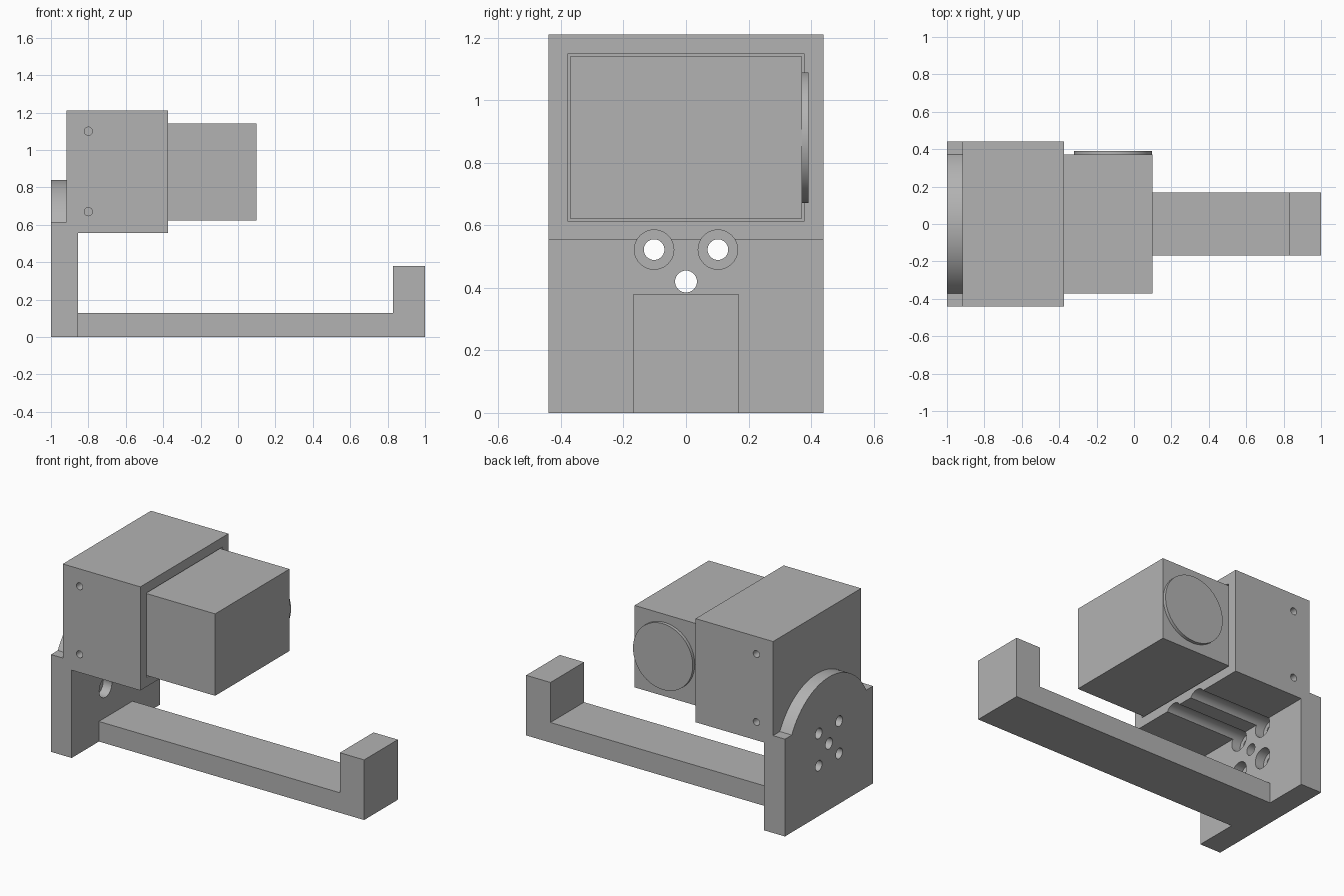
import bpy, bmesh, math
from mathutils import Matrix, Vector

if "Cube" in bpy.data.objects:
    bpy.data.objects.remove(bpy.data.objects["Cube"])

grey = bpy.data.materials.new("plain grey")
grey.use_nodes = True
colour = (0.45, 0.45, 0.45, 1)
grey.diffuse_color = colour
grey.node_tree.nodes["Principled BSDF"].inputs["Base Color"].default_value = colour


def finish(name, bm):
    bmesh.ops.recalc_face_normals(bm, faces=bm.faces)
    mesh = bpy.data.meshes.new(name)
    bm.to_mesh(mesh)
    bm.free()
    mesh.materials.append(grey)
    ob = bpy.data.objects.new(name, mesh)
    bpy.context.collection.objects.link(ob)
    return ob


def box(name, x, y, z):
    bm = bmesh.new()
    bmesh.ops.create_cube(bm, size=1)
    for v in bm.verts:
        v.co = Vector([(r[0] + r[1]) / 2 + c * (r[1] - r[0]) for r, c in zip((x, y, z), v.co)])
    return finish(name, bm)


def rod(name, start, end, radius, segments=40):
    start, end = Vector(start), Vector(end)
    axis = end - start
    bm = bmesh.new()
    turn = axis.to_track_quat('Z', 'Y').to_matrix().to_4x4()
    bmesh.ops.create_cone(bm, cap_ends=True, segments=segments, radius1=radius, radius2=radius,
                          depth=axis.length, matrix=Matrix.Translation((start + end) / 2) @ turn)
    return finish(name, bm)


def prism(name, points, axis, low, high):
    """Extrude a closed outline along x or y."""
    place = (lambda t, p: (t, p[0], p[1])) if axis == 'x' else (lambda t, p: (p[0], t, p[1]))
    bm = bmesh.new()
    face = bm.faces.new([bm.verts.new(place(low, p)) for p in points])
    moved = bmesh.ops.extrude_face_region(bm, geom=[face])["geom"]
    shift = Vector(place(high - low, (0, 0)))
    bmesh.ops.translate(bm, vec=shift, verts=[g for g in moved if isinstance(g, bmesh.types.BMVert)])
    return finish(name, bm)


def cut(ob, cutters):
    for c in cutters:
        mod = ob.modifiers.new("cut", 'BOOLEAN')
        mod.operation, mod.solver, mod.object = 'DIFFERENCE', 'EXACT', c
        bpy.context.view_layer.objects.active = ob
        bpy.ops.object.modifier_apply(modifier=mod.name)
        bpy.data.objects.remove(c)


def smooth(ob):
    bpy.ops.object.select_all(action='DESELECT')
    ob.select_set(True)
    bpy.context.view_layer.objects.active = ob
    bpy.ops.object.shade_smooth_by_angle(angle=math.radians(30))


# Mounting plate with a rounded crest concentric with the bolt pattern
HUB, R, HALF, SHOULDER = 0.42, 0.42, 0.44, 0.615
a0 = math.asin((SHOULDER - HUB) / R)
arc = [a0 + (math.pi - 2 * a0) * i / 40 for i in range(41)]
outline = [(-HALF, 0), (HALF, 0), (HALF, SHOULDER)]
outline += [(R * math.cos(a), HUB + R * math.sin(a)) for a in arc]
outline += [(-HALF, SHOULDER)]
plate = prism("mounting_plate", outline, 'x', -1, -0.855)

# Seat for the housing, centre hole and four counterbored bolt holes
cutters = [box("seat_cutter", (-0.917, -0.5), (-1, 1), (0.555, 1)),
           rod("hub_cutter", (-1.1, 0, HUB), (-0.7, 0, HUB), 0.035)]
for y in (-0.102, 0.102):
    for z in (HUB - 0.102, HUB + 0.102):
        cutters.append(rod("bolt_cutter", (-1.1, y, z), (-0.7, y, z), 0.033))
        cutters.append(rod("bore_cutter", (-0.915, y, z), (-0.7, y, z), 0.063))
cut(plate, cutters)
smooth(plate)

# Housing with motor pocket, screwdriver grooves underneath and side screw holes
housing = box("housing", (-0.917, -0.375), (-HALF, HALF), (0.555, 1.21))
cutters = [box("pocket_cutter", (-0.85, -0.2), (-0.379, 0.379), (0.614, 1.148))]
for y in (-0.102, 0.102):
    cutters.append(rod("groove_cutter", (-1.05, y, HUB + 0.102), (-0.2, y, HUB + 0.102), 0.063))
for side in (-1, 1):
    for z in (0.67, 1.1):
        cutters.append(rod("screw_cutter", (-0.8, side * 0.376, z), (-0.8, side * 0.6, z), 0.022, 24))
cut(housing, cutters)
smooth(housing)

# Motor body, inserted in the pocket, with a round cap on its back side
box("motor_body", (-0.848, 0.1), (-0.371, 0.371), (0.622, 1.14))
smooth(rod("motor_cap", (-0.112, 0.36, 0.88), (-0.112, 0.391, 0.88), 0.209, 64))

# Support arm with upturned end
prism("support_arm", [(-0.855, 0), (1, 0), (1, 0.38), (0.83, 0.38), (0.83, 0.127), (-0.855, 0.127)],
      'y', -0.168, 0.168)
